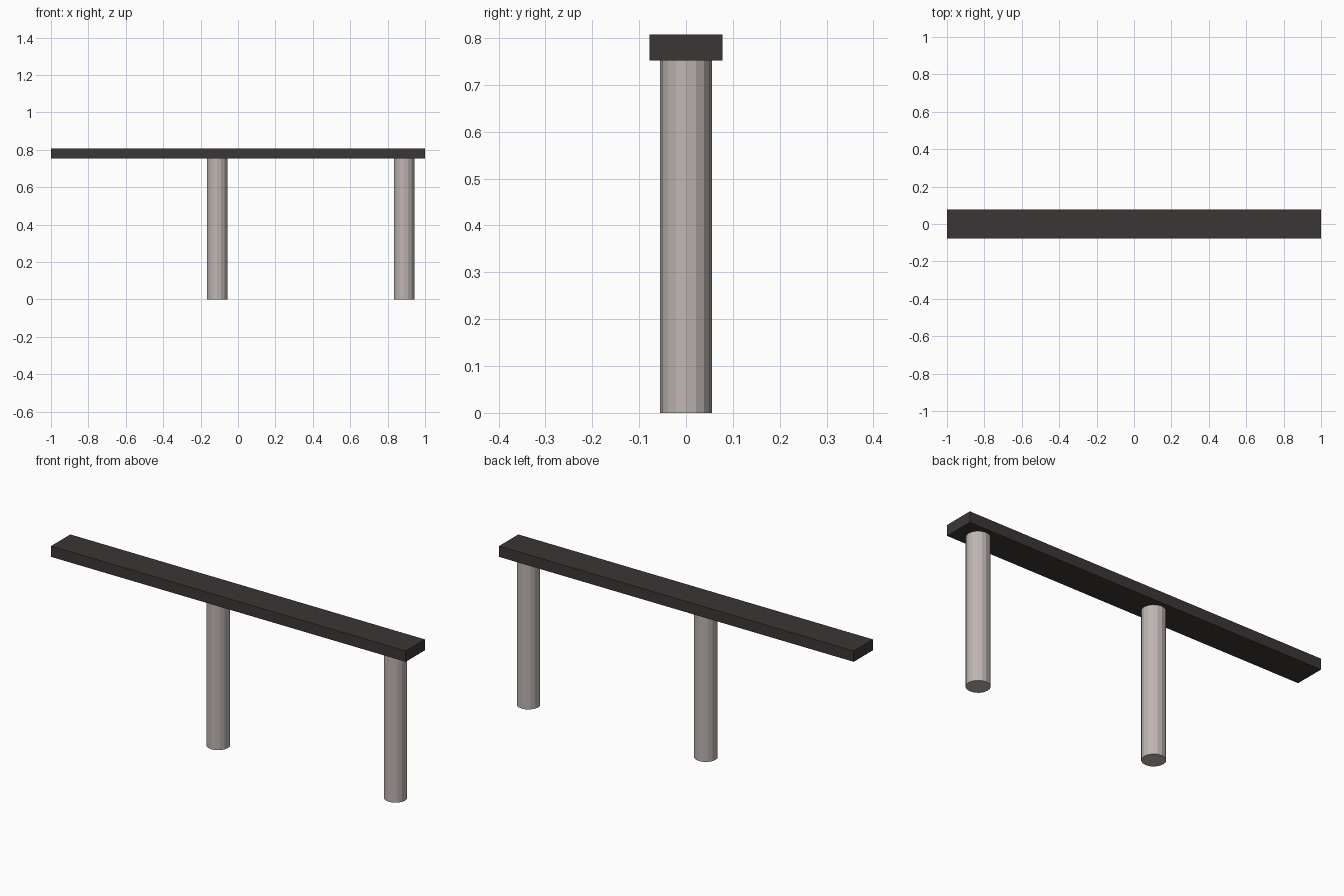
import bpy

if "Cube" in bpy.data.objects:
    bpy.data.objects.remove(bpy.data.objects["Cube"])


def material(name, rgb):
    m = bpy.data.materials.new(name)
    m.diffuse_color = (*rgb, 1.0)
    m.use_nodes = True
    m.node_tree.nodes["Principled BSDF"].inputs["Base Color"].default_value = m.diffuse_color
    return m


dark = material("dark brown", (0.046, 0.037, 0.037))
stone = material("warm grey", (0.515, 0.470, 0.440))

BEAM_BOTTOM, BEAM_TOP = 0.752, 0.807

# Long flat rail
bpy.ops.mesh.primitive_cube_add(size=1, location=(0, 0, (BEAM_BOTTOM + BEAM_TOP) / 2))
rail = bpy.context.object
rail.name = "rail"
rail.scale = (2.0, 0.155, BEAM_TOP - BEAM_BOTTOM)
bpy.ops.object.transform_apply(location=False, rotation=False, scale=True)
rail.data.materials.append(dark)

# Two sixteen-sided posts, one near the middle and one near the right end
for name, x in (("middle_post", -0.112), ("end_post", 0.888)):
    bpy.ops.mesh.primitive_cylinder_add(
        vertices=16, radius=0.055, depth=BEAM_BOTTOM, location=(x, 0, BEAM_BOTTOM / 2))
    post = bpy.context.object
    post.name = name
    post.data.materials.append(stone)
